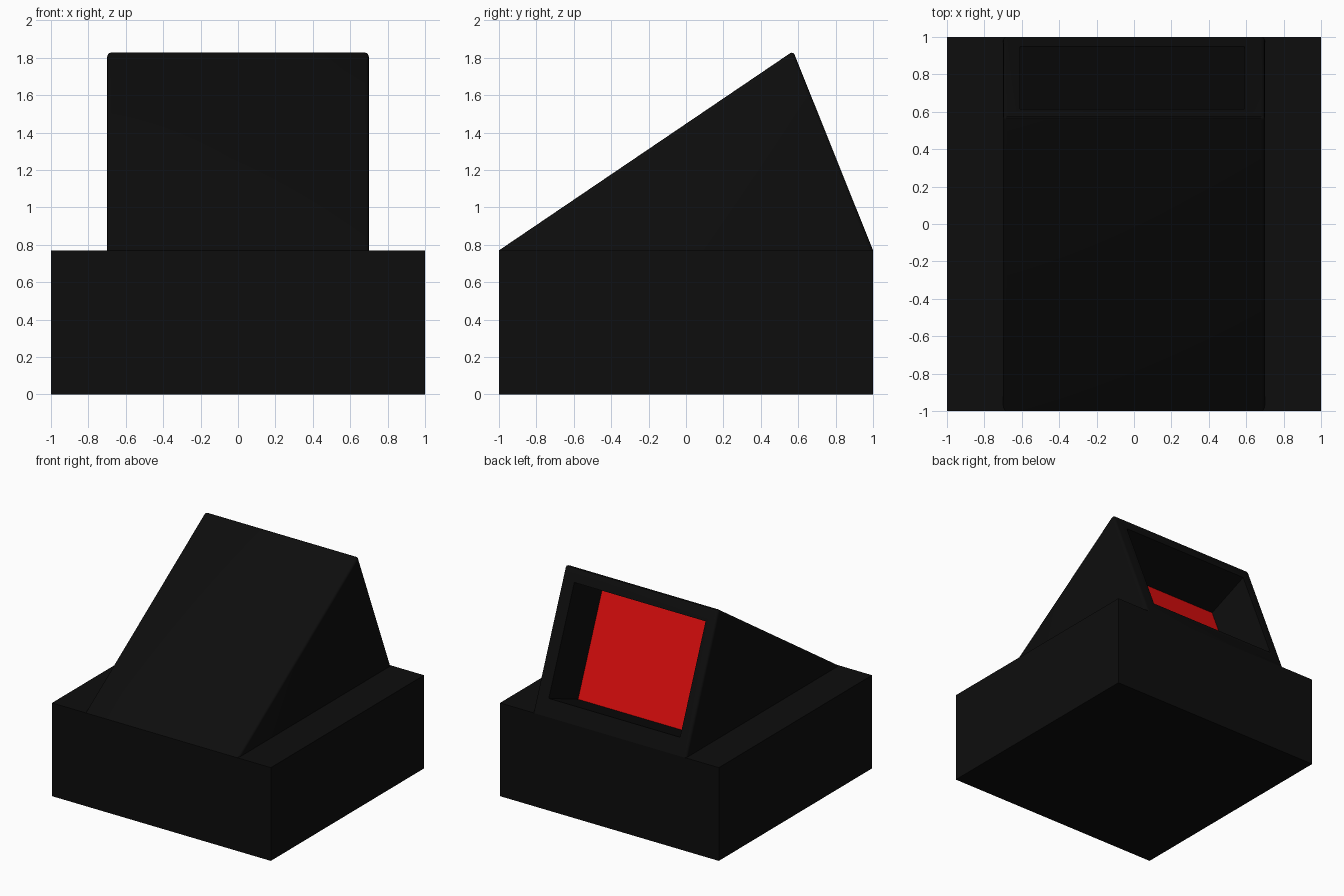
import bpy, bmesh
from mathutils import Matrix, Vector

if "Cube" in bpy.data.objects:
    bpy.data.objects.remove(bpy.data.objects["Cube"])

DECK = 0.77                               # top of the base block
RIDGE = Vector((0, 0.573, 1.835))
FOOT = Vector((0, 1.0, DECK))


def material(name, rgb):
    m = bpy.data.materials.new(name)
    m.diffuse_color = (*rgb, 1)
    m.use_nodes = True
    m.node_tree.nodes["Principled BSDF"].inputs["Base Color"].default_value = m.diffuse_color
    return m


def finish(name, bm, mat=None):
    bmesh.ops.recalc_face_normals(bm, faces=bm.faces)
    me = bpy.data.meshes.new(name)
    bm.to_mesh(me)
    bm.free()
    ob = bpy.data.objects.new(name, me)
    bpy.context.collection.objects.link(ob)
    if mat:
        me.materials.append(mat)
    return ob


def box(name, lo, hi, mat=None, frame=Matrix()):
    lo, hi = Vector(lo), Vector(hi)
    bm = bmesh.new()
    bmesh.ops.create_cube(bm, size=1, matrix=frame @ Matrix.Translation((lo + hi) / 2)
                          @ Matrix.Diagonal((*(hi - lo), 1)))
    return finish(name, bm, mat)


black = material("black", (0.004, 0.004, 0.004))
red = material("red", (0.7, 0.004, 0.004))

# base block
base = box("base_block", (-1, -1, 0), (1, 1, DECK), black)

# sloped wedge with softened upper edges
bm = bmesh.new()
profile = [(-1, DECK), (RIDGE.y, RIDGE.z), (1, DECK)]
face = bm.faces.new([bm.verts.new((-0.7, y, z)) for y, z in profile])
ext = bmesh.ops.extrude_face_region(bm, geom=[face])
bmesh.ops.translate(bm, vec=(1.4, 0, 0),
                    verts=[v for v in ext["geom"] if isinstance(v, bmesh.types.BMVert)])
bmesh.ops.recalc_face_normals(bm, faces=bm.faces)
upper = [e for e in bm.edges if max(v.co.z for v in e.verts) > DECK + 0.1]
bmesh.ops.bevel(bm, geom=upper, offset=0.02, segments=3, profile=0.5, affect='EDGES')
wedge = finish("wedge_housing", bm, black)

# frame on the back slope: x sideways, y down the slope, z outward
down = (FOOT - RIDGE).normalized()
side = Vector((1, 0, 0))
out = down.cross(side)
if out.y < 0:
    out = -out
frame = Matrix.Translation(RIDGE) @ Matrix((side, down, out)).transposed().to_4x4()

# recess cut into the housing and base
top, bottom, depth = 0.115, 1.01, 0.42
cutter = box("recess_cutter", (-0.61, top, -depth), (0.59, bottom, 0.2), black, frame)
cutter.hide_render = True
cutter.display_type = 'WIRE'
for ob in (base, wedge):
    mod = ob.modifiers.new("recess", 'BOOLEAN')
    mod.operation = 'DIFFERENCE'
    mod.solver = 'EXACT'
    mod.object = cutter

# red panel at the bottom of the recess
box("red_panel", (-0.61, top, -depth), (0.59, bottom, -depth + 0.008), red, frame)

# smooth shading on the rounded edges only
bpy.ops.object.select_all(action='DESELECT')
wedge.select_set(True)
bpy.context.view_layer.objects.active = wedge
bpy.ops.object.shade_smooth_by_angle()
